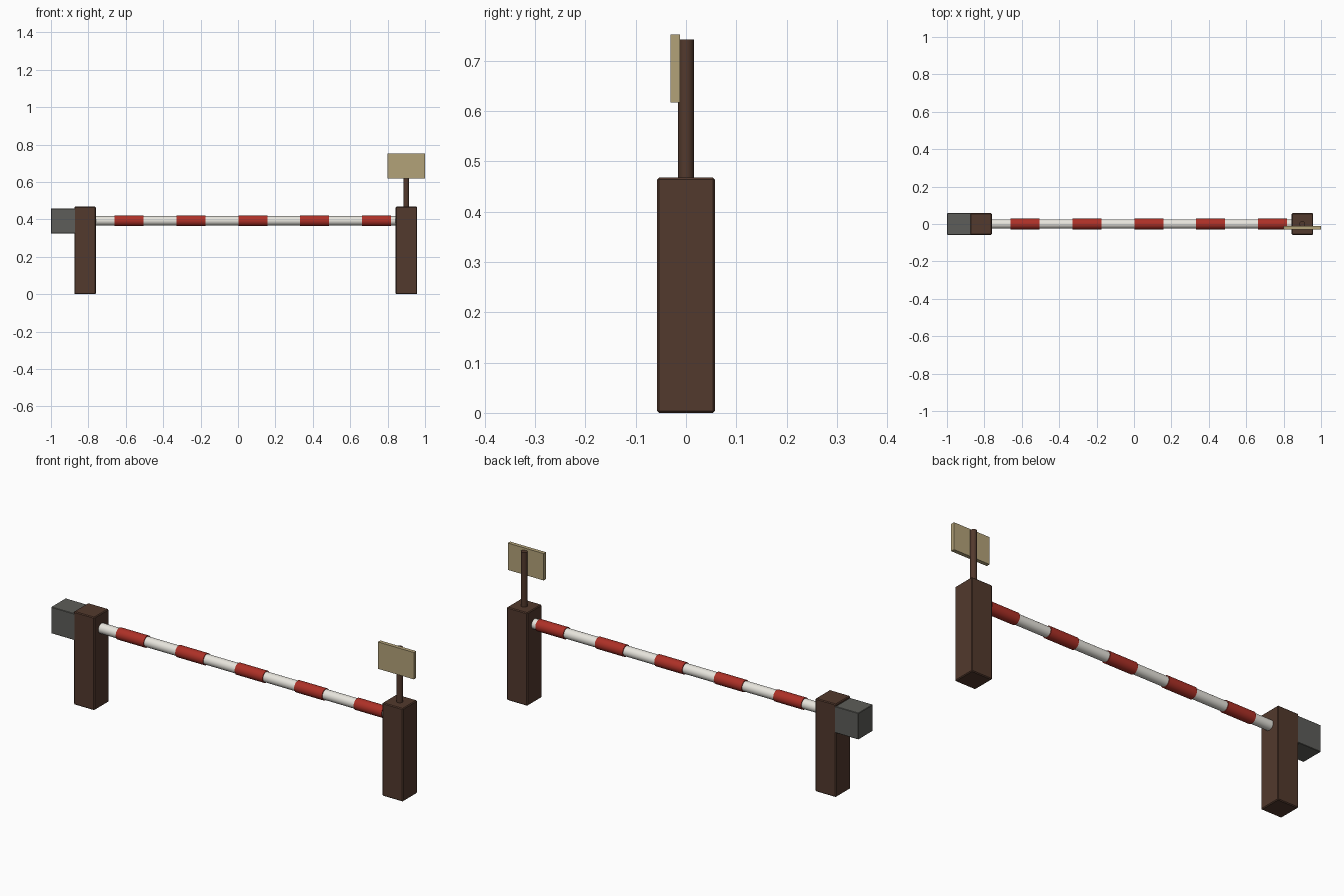
import bpy
from math import pi

cube = bpy.data.objects.get("Cube")
if cube:
    bpy.data.objects.remove(cube, do_unlink=True)


def material(name, rgb):
    mat = bpy.data.materials.new(name)
    mat.use_nodes = True
    mat.diffuse_color = (*rgb, 1)
    mat.node_tree.nodes["Principled BSDF"].inputs["Base Color"].default_value = (*rgb, 1)
    return mat


brown = material("dark_brown_wood", (0.085, 0.041, 0.026))
tan = material("tan_board", (0.45, 0.36, 0.19))
grey = material("grey_weight", (0.11, 0.11, 0.10))
red = material("red_paint", (0.42, 0.03, 0.02))
white = material("white_paint", (0.80, 0.78, 0.72))


def finish(name, mat, bevel):
    ob = bpy.context.object
    ob.name = name
    ob.data.materials.append(mat)
    if bevel:
        mod = ob.modifiers.new("soft_edges", "BEVEL")
        mod.width = bevel
        mod.segments = 1
    return ob


def box(name, mat, centre, size, bevel=0.0):
    bpy.ops.mesh.primitive_cube_add(size=1, location=centre)
    bpy.context.object.scale = size
    bpy.ops.object.transform_apply(location=False, rotation=False, scale=True)
    return finish(name, mat, bevel)


def rod(name, mat, centre, radius, length, along_x=False):
    turn = (0, pi / 2, 0) if along_x else (0, 0, 0)
    bpy.ops.mesh.primitive_cylinder_add(vertices=24, radius=radius, depth=length,
                                        location=centre, rotation=turn)
    bpy.ops.object.shade_smooth_by_angle()
    return finish(name, mat, 0)


# Upright posts
POST, HEIGHT = 0.115, 0.468
PIVOT_X, REST_X, POLE_Z = -0.817, 0.9, 0.393
for name, x in (("pivot_post", PIVOT_X), ("rest_post", REST_X)):
    box(name, brown, (x, 0, HEIGHT / 2), (POST, POST, HEIGHT), 0.004)

# Counterweight behind the pivot post
box("counterweight", grey, (-0.934, 0, POLE_Z - 0.002), (0.132, POST, 0.133), 0.002)

# Barrier pole with raised red bands
rod("barrier_pole", white, ((PIVOT_X + REST_X) / 2, 0, POLE_Z), 0.025, REST_X - PIVOT_X, True)
for i in range(5):
    rod(f"red_band_{i + 1}", red, (-0.583 + i * 0.331, 0, POLE_Z), 0.029, 0.155, True)

# Sign on its stake
rod("sign_stake", brown, (REST_X, 0, 0.595), 0.0155, 0.294)
box("sign_board", tan, (REST_X, -0.021, 0.685), (0.2, 0.019, 0.135))
